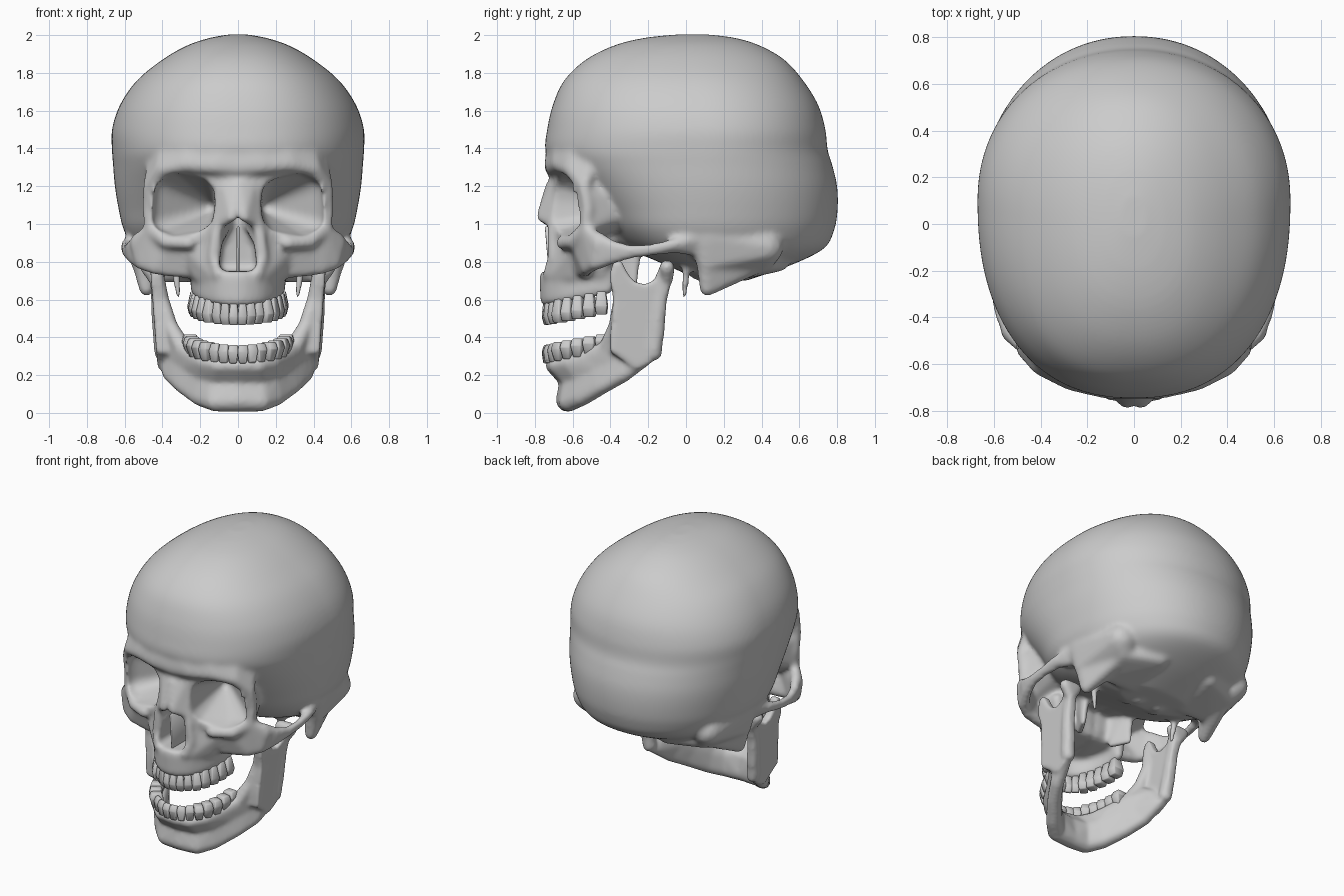
import bpy, bmesh, math
from mathutils import Vector


def sphere_dirs(n):
    t = bmesh.new()
    bmesh.ops.create_icosphere(t, subdivisions=n, radius=1)
    d = [v.co.copy() for v in t.verts]
    t.free()
    return d


FINE, COARSE = sphere_dirs(2), sphere_dirs(1)


def hull(bm, balls, sides=(1, -1), dirs=FINE):
    """Convex skin around balls (x, y, z, r), repeated for each side."""
    for s in sides:
        vs = [bm.verts.new(Vector((s * x, y, z)) + d * r) for x, y, z, r in balls for d in dirs]
        bmesh.ops.convex_hull(bm, input=vs)
        for v in vs:
            if v.is_valid and not v.link_faces:
                bm.verts.remove(v)


def chain(bm, groups, sides=(1, -1)):
    """Skin consecutive balls, or consecutive groups of balls."""
    for a, b in zip(groups, groups[1:]):
        if isinstance(a, tuple):
            a, b = [a], [b]
        hull(bm, a + b, sides)


def finish(bm, name):
    bmesh.ops.recalc_face_normals(bm, faces=bm.faces)
    me = bpy.data.meshes.new(name)
    bm.to_mesh(me)
    bm.free()
    me.shade_smooth()
    ob = bpy.data.objects.new(name, me)
    bpy.context.collection.objects.link(ob)
    return ob


def remesh(ob, size):
    m = ob.modifiers.new("fuse", 'REMESH')
    m.mode = 'VOXEL'
    m.voxel_size = size
    m.use_smooth_shade = True


def soften(ob, n):
    m = ob.modifiers.new("soften", 'SMOOTH')
    m.factor = 0.5
    m.iterations = n


def spow(v, p):
    return math.copysign(abs(v) ** p, v)


def spline(rows, steps):
    """Catmull-Rom interpolation between rows of numbers."""
    out = []
    for i in range(len(rows) - 1):
        q = [rows[max(0, min(len(rows) - 1, i + k))] for k in (-1, 0, 1, 2)]
        for j in range(steps):
            t = j / steps
            out.append([.5 * (2 * b + (c - a) * t + (2 * a - 5 * b + 4 * c - d) * t * t
                              + (3 * b - a - 3 * c + d) * t ** 3) for a, b, c, d in zip(*q)])
    return out + [list(rows[-1])]


# ---- cranium: stacked egg-shaped rings (z, front y, back y, half width, centre y)
rings = [(.70, .08, .32, .25, .2), (.78, -.1, .55, .43, .16), (.87, -.30, .73, .545, .12),
         (.97, -.42, .785, .605, .1), (1.08, -.50, .803, .632, .1), (1.2, -.60, .80, .652, .1),
         (1.31, -.70, .775, .661, .1), (1.39, -.745, .75, .667, .1), (1.5, -.735, .738, .667, .1),
         (1.63, -.705, .70, .625, .08), (1.76, -.645, .62, .535, .06), (1.87, -.53, .52, .40, .03),
         (1.945, -.38, .39, .27, .02), (1.985, -.22, .26, .15, .02), (2.003, -.05, .12, .05, .03)]
N = 96
bm = bmesh.new()
loops = []
for z, yf, yb, w, yc in spline(rings, 5):
    loop = []
    for i in range(N):
        a = 2 * math.pi * i / N
        c, s = math.cos(a), math.sin(a)
        p = 2 / 2.3 if c > 0 else 2 / 2.1
        loop.append(bm.verts.new((w * spow(s, p), yc - spow(c, p) * (yc - yf if c > 0 else yb - yc), z)))
    loops.append(loop)
for a, b in zip(loops, loops[1:]):
    for i in range(N):
        j = (i + 1) % N
        bm.faces.new((a[i], a[j], b[j], b[i]))
bm.faces.new(loops[0])
bm.faces.new(loops[-1])

# ---- orbital mass, brow ridge and outer eye rim
hull(bm, [(.04, -.66, 1.24, .06), (.43, -.57, 1.26, .04), (.465, -.52, 1.16, .03), (.46, -.51, .99, .03),
          (.38, -.58, .91, .03), (.12, -.66, .94, .04), (.1, -.3, 1.08, .1), (.3, -.3, 1.1, .1)])
chain(bm, [[(0, -.695, 1.30, .055), (0, -.68, 1.46, .05)], [(.12, -.695, 1.31, .055), (.12, -.67, 1.46, .05)],
           [(.27, -.665, 1.32, .05), (.26, -.625, 1.46, .05)], [(.40, -.605, 1.29, .045), (.36, -.56, 1.45, .05)],
           [(.47, -.54, 1.20, .035), (.43, -.47, 1.40, .04)]])
chain(bm, [(.47, -.54, 1.20, .035), (.478, -.52, 1.08, .032), (.46, -.53, .97, .037),
           (.38, -.60, .905, .038), (.26, -.655, .90, .037)])

# ---- nasal bones and frontal process
hull(bm, [(0, -.70, 1.2, .045), (.03, -.772, 1.035, .024), (.07, -.69, 1.2, .03), (.10, -.70, 1.0, .03)])
chain(bm, [(.09, -.69, 1.08, .035), (.115, -.70, .95, .035), (.13, -.70, .82, .035), (.10, -.725, .735, .035)])
hull(bm, [(0, -.745, .725, .025), (.06, -.73, .70, .03)])

# ---- maxilla and hard palate
hull(bm, [(.03, -.71, .73, .04), (.12, -.68, .73, .05), (.20, -.60, .73, .04), (.23, -.45, .74, .04),
          (.02, -.43, .74, .04), (.12, -.65, .92, .05), (.28, -.56, .88, .04), (.28, -.42, .88, .04),
          (.03, -.42, .95, .05)])


def arch(t, a):
    """Dental arch point and rise of the bite plane toward the back."""
    x, y = a * math.sin(t), -.415 - .325 * math.cos(t)
    return x, y, .19 * (y + .74)


gum = []
for i in range(9):
    x, y, dz = arch(math.pi / 2 * i / 8, .22)
    gum.append([(x, y, .595 + dz, .032), (x * .97, y + .005, .72 + dz * .4, .042)])
chain(bm, gum)

# ---- cheekbone and zygomatic arch
hull(bm, [(.34, -.58, .90, .035), (.46, -.53, .98, .035), (.54, -.46, .90, .035),
          (.51, -.48, .79, .035), (.44, -.52, .765, .035)])
hull(bm, [(.34, -.58, .90, .035), (.44, -.52, .765, .035), (.27, -.54, .75, .04), (.24, -.58, .86, .04)])
chain(bm, [[(.52, -.47, .93, .035), (.51, -.47, .79, .035)], [(.565, -.39, .885, .03), (.555, -.39, .815, .03)],
           [(.59, -.29, .865, .025), (.585, -.29, .84, .025)], [(.597, -.18, .872, .025), (.59, -.18, .855, .025)],
           [(.592, -.08, .89, .03), (.57, -.06, .875, .03)], [(.56, .05, .92, .035), (.53, .04, .87, .04)]])

# ---- skull base: mastoid, styloid, sphenoid, pterygoid plates, condyles
chain(bm, [[(.50, .11, .93, .10), (.46, .42, .88, .10)], [(.51, .11, .80, .06), (.42, .40, .81, .07)]])
hull(bm, [(.51, .11, .82, .06), (.485, .11, .655, .04), (.42, .38, .80, .06), (.44, .22, .72, .05)])
hull(bm, [(.44, .22, .74, .05), (.2, .22, .74, .05), (.42, .40, .80, .06), (.2, .5, .80, .05)])
chain(bm, [(.35, .02, .86, .045), (.33, 0, .74, .024), (.315, -.01, .62, .018)])
hull(bm, [(.05, -.4, .98, .1), (.2, -.3, 1.0, .12), (.05, -.05, .85, .07), (.2, 0, .88, .08)])
hull(bm, [(.14, -.37, .9, .03), (.13, -.38, .68, .02), (.19, -.27, .68, .016), (.18, -.26, .88, .03)])
hull(bm, [(.11, .06, .74, .04), (.08, .14, .72, .04)])
skull = finish(bm, "skull")

# ---- cutters: eye sockets, nasal opening
bm = bmesh.new()
socket = [(.235, 1.135, .118, -.66), (.325, 1.15, .12, -.63), (.34, 1.055, .118, -.62), (.24, 1.07, .12, -.66)]
hull(bm, [(x, -.98, z, r) for x, z, r, y in socket] + [(x, y, z, r) for x, z, r, y in socket]
     + [(.375, -.57, 1.17, .07), (.385, -.56, 1.03, .07), (.16, -.37, 1.09, .04)])
hull(bm, [(x, y, z, r) for y in (-.95, -.5) for x, z, r in
          ((0, .995, .024), (.055, .88, .034), (-.055, .88, .034), (.06, .79, .04), (-.06, .79, .04))], (1,))
cutter = finish(bm, "opening_cutter")
cutter.hide_render = True
cutter.hide_viewport = True

remesh(skull, .014)
b = skull.modifiers.new("openings", 'BOOLEAN')
b.operation = 'DIFFERENCE'
b.solver = 'EXACT'
b.object = cutter
remesh(skull, .013)
soften(skull, 9)

# ---- nasal septum
bm = bmesh.new()
hull(bm, [(0, -.72, .745, .008), (0, -.74, .98, .008), (0, -.45, .98, .008), (0, -.45, .745, .008)], (1,), COARSE)
finish(bm, "nasal_septum")

# ---- lower jaw: body stations (bottom, middle, top balls)
bm = bmesh.new()
body = [[(0, -.63, .065, .06), (0, -.63, .17, .042), (0, -.705, .25, .04)],
        [(.12, -.62, .06, .055), (.12, -.61, .17, .042), (.11, -.685, .25, .042)],
        [(.20, -.55, .085, .05), (.19, -.55, .19, .045), (.18, -.615, .265, .045)],
        [(.29, -.44, .145, .045), (.265, -.45, .24, .045), (.235, -.51, .295, .048)],
        [(.355, -.33, .205, .044), (.325, -.36, .28, .045), (.29, -.42, .335, .05)],
        [(.39, -.22, .285, .04), (.37, -.28, .36, .04), (.355, -.37, .42, .038)]]
chain(bm, [g[:2] for g in body])
chain(bm, [g[1:] for g in body])

# ---- ramus: side outline as a leaning plate, with thick front edge and condyle
outline = [(-.40, .32), (-.40, .42), (-.385, .60), (-.405, .73), (-.385, .80), (-.345, .81), (-.31, .74),
           (-.275, .695), (-.22, .68), (-.17, .70), (-.14, .77), (-.10, .81), (-.06, .785), (-.075, .71),
           (-.105, .58), (-.115, .42), (-.14, .32), (-.19, .26), (-.26, .23)]
for s in (1, -1):
    inner, outer = [[bm.verts.new((s * (.37 + o + .075 * (z - .3)), y, z)) for y, z in outline] for o in (0, .06)]
    bm.faces.new(inner)
    bm.faces.new(outer)
    for i in range(len(outline)):
        j = (i + 1) % len(outline)
        bm.faces.new((inner[i], inner[j], outer[j], outer[i]))
chain(bm, [(.30, -.41, .35, .05), (.36, -.37, .46, .042), (.405, -.345, .60, .042), (.425, -.365, .74, .034)])
chain(bm, [(.40, -.17, .32, .045), (.415, -.155, .46, .042), (.425, -.14, .60, .038), (.43, -.11, .74, .038)])
hull(bm, [(.40, -.10, .77, .04), (.48, -.10, .77, .04), (.44, -.10, .70, .03)])
jaw = finish(bm, "lower_jaw")
remesh(jaw, .012)
soften(jaw, 9)


# ---- teeth: tapered crowns along the arches
def teeth(name, a, root, tip):
    bm = bmesh.new()
    for i in range(8):
        t = math.pi / 2 * (i + .5) / 8
        x, y, dz = arch(t, a)
        tan = Vector((a * math.cos(t), .325 * math.sin(t)))
        w = tan.length * math.pi / 32
        u = tan.normalized()
        n = Vector((u.y, -u.x))
        deep = .016 if i < 3 else .036
        balls = []
        for z, kw, kd in ((root, .5, .6), (root * .35 + tip * .65, .8, 1.0), (tip, .66, .35 if i < 3 else .75)):
            for su in (-1, 1):
                for sn in (-1, 1):
                    p = Vector((x, y)) + u * su * w * kw + n * sn * deep * kd
                    balls.append((p.x, p.y, z + dz, .008))
        hull(bm, balls, (1, -1), COARSE)
    finish(bm, name)


teeth("upper_teeth", .225, .58, .472)
teeth("lower_teeth", .255, .27, .352)
